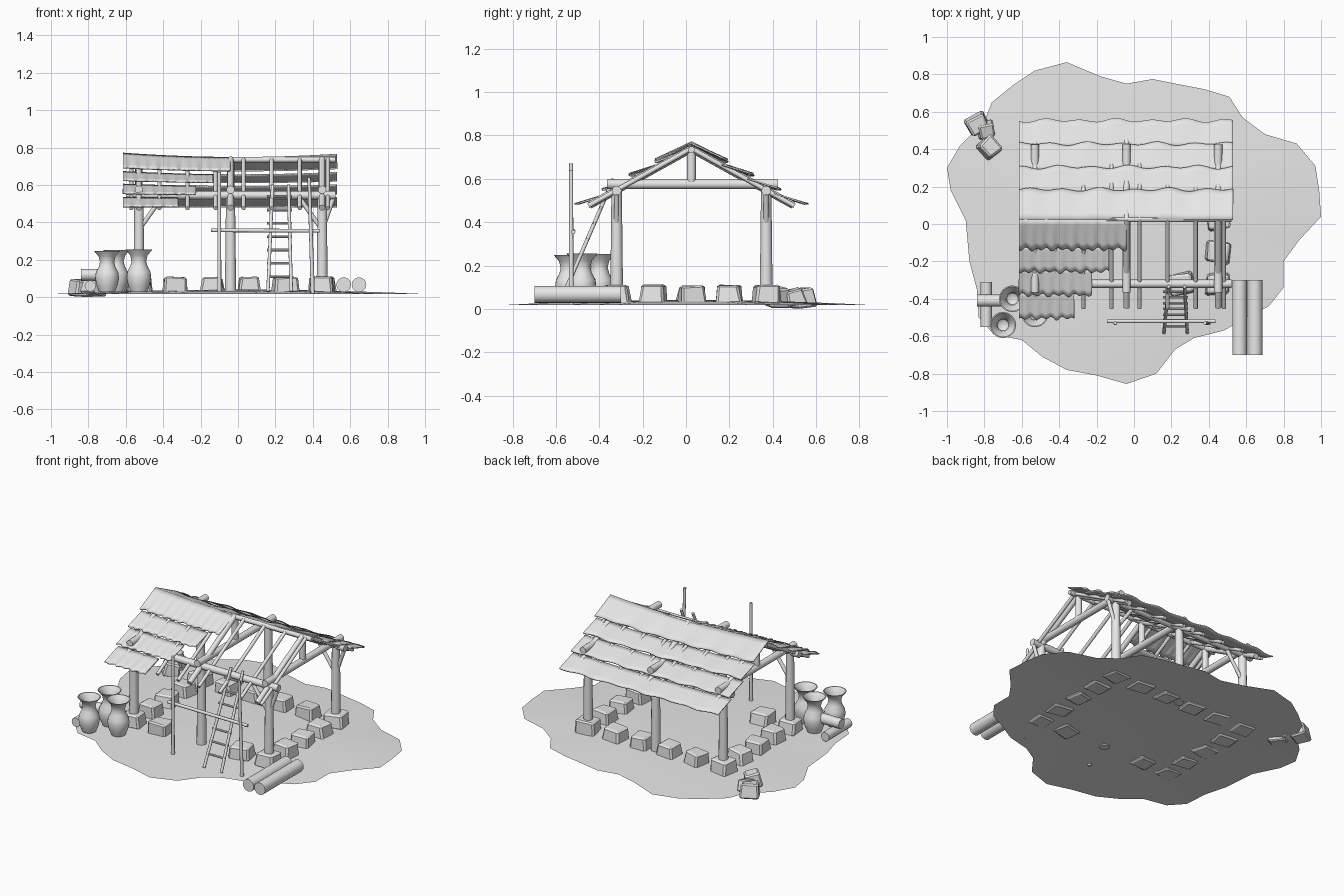
import bpy, bmesh, math, random
from mathutils import Vector, Matrix

random.seed(4)
if "Cube" in bpy.data.objects:
    bpy.data.objects.remove(bpy.data.objects["Cube"])

clay = bpy.data.materials.new("plain_grey")
clay.use_nodes = True
clay.diffuse_color = (0.8, 0.8, 0.8, 1)
clay.node_tree.nodes["Principled BSDF"].inputs["Base Color"].default_value = clay.diffuse_color


def finish(name, bm, smooth=True):
    """Turn a bmesh into a named object with the shared material."""
    mesh = bpy.data.meshes.new(name)
    bm.to_mesh(mesh)
    bm.free()
    obj = bpy.data.objects.new(name, mesh)
    bpy.context.collection.objects.link(obj)
    mesh.materials.append(clay)
    if smooth:
        bpy.ops.object.select_all(action='DESELECT')
        obj.select_set(True)
        bpy.context.view_layer.objects.active = obj
        bpy.ops.object.shade_smooth_by_angle(angle=math.radians(40))
    return obj


def log(name, start, end, radius, tip=None, sides=12):
    """Round timber between two points, optionally tapered."""
    start, end = Vector(start), Vector(end)
    axis = end - start
    place = Matrix.Translation((start + end) / 2) @ axis.to_track_quat('Z', 'Y').to_matrix().to_4x4()
    bm = bmesh.new()
    bmesh.ops.create_cone(bm, cap_ends=True, segments=sides, radius1=radius,
                          radius2=tip or radius, depth=axis.length, matrix=place)
    return finish(name, bm)


def stone(name, centre, size, turn=(0, 0, 0)):
    """Rough block with a narrower top and chipped edges."""
    bm = bmesh.new()
    bmesh.ops.create_cube(bm, size=1)
    for v in bm.verts:
        if v.co.z > 0:
            v.co.xy *= 0.85
        v.co += Vector([random.uniform(-0.06, 0.06) for _ in range(3)])
    bmesh.ops.bevel(bm, geom=bm.edges[:], offset=0.09, segments=1, affect='EDGES')
    spin = Matrix.Identity(4)
    for angle, axis in zip(turn, "XYZ"):
        spin = Matrix.Rotation(angle, 4, axis) @ spin
    bm.transform(Matrix.Translation(centre) @ spin @ Matrix.Diagonal((*size, 1)))
    finish(name, bm, smooth=False)


# Ground: irregular outline filled by rings that rise gently to the middle
outline = [(-.36, .865), (-.18, .79), (-.04, .75), (.1, .775), (.25, .745), (.38, .72), (.51, .68),
           (.58, .57), (.7, .48), (.87, .43), (.97, .31), (.99, .18), (1, .04), (.88, -.09),
           (.8, -.2), (.8, -.34), (.72, -.44), (.6, -.5), (.48, -.57), (.32, -.61), (.22, -.67),
           (.12, -.8), (-.04, -.855), (-.2, -.81), (-.36, -.78), (-.49, -.71), (-.6, -.62),
           (-.75, -.59), (-.83, -.5), (-.84, -.35), (-.88, -.2), (-.9, .02), (-.98, .18), (-1, .3),
           (-.93, .42), (-.8, .55), (-.76, .65), (-.65, .74), (-.53, .82)]
bm = bmesh.new()
rings = []
for scale in (1, 0.8, 0.55, 0.28):
    height = 0.017 + 0.024 * (1 - scale ** 2)
    rings.append([bm.verts.new((x * scale, y * scale, height)) for x, y in outline])
middle = bm.verts.new((0, 0, 0.041))
count = len(outline)
for i in range(count):
    j = (i + 1) % count
    for outer, inner in zip(rings, rings[1:]):
        bm.faces.new((outer[j], outer[i], inner[i], inner[j]))
    bm.faces.new((rings[-1][j], rings[-1][i], middle))
bmesh.ops.recalc_face_normals(bm, faces=bm.faces)
if middle.normal.z < 0:
    bmesh.ops.reverse_faces(bm, faces=bm.faces)
finish("ground", bm)

# Foundation stones around the floor plan, with a gap in the front row
LEFT, MID, RIGHT = -0.53, -0.04, 0.45
FRONT, BACK, RIDGE = -0.32, 0.37, 0.025
row = [LEFT + i * (RIGHT - LEFT) / 5 for i in range(6)]
column = [FRONT + i * (BACK - FRONT) / 4 for i in range(1, 4)]
places = [(x, BACK) for x in row] + [(x, y) for x in (LEFT, RIGHT) for y in column]
places += [(row[i], FRONT) for i in (0, 1, 4, 5)]
for x, y in places:
    stone("foundation_stone", (x, y, 0.065), (0.13, 0.12, 0.085), (0, 0, random.uniform(-.2, .2)))

# Loose stones at the back corner
stone("loose_stone_low", (-0.84, 0.53, 0.05), (0.12, 0.1, 0.09), (0.15, 0, 0.5))
stone("loose_stone_side", (-0.77, 0.41, 0.055), (0.11, 0.11, 0.09), (0, 0.2, 0.7))
stone("loose_stone_end", (-0.79, 0.5, 0.055), (0.09, 0.09, 0.07), (0.2, 0.1, 0.2))

# Main frame: posts, tie beams, king posts, principal rafters
for x in (LEFT, MID, RIGHT):
    for y in (FRONT, BACK):
        log("post", (x, y, 0.03), (x, y, 0.55), 0.03, 0.024)
    log("tie_beam", (x, FRONT - 0.045, 0.575), (x, BACK + 0.055, 0.575), 0.022)
    log("king_post", (x, RIDGE, 0.58), (x, RIDGE, 0.735), 0.02)
    for side in (-1, 1):
        log("principal_rafter", (x, RIDGE, 0.738), (x, RIDGE + side * 0.47, 0.478), 0.017)
for y in (FRONT, BACK):
    log("wall_plate", (-0.6, y, 0.545), (0.52, y, 0.545), 0.022)
    for x, way in ((LEFT, 1), (RIGHT, -1), (RIGHT, 0.5)):
        log("brace", (x, y, 0.36), (x + way * 0.12, y, 0.53), 0.012)
log("ridge_beam", (-0.6, RIDGE, 0.735), (0.52, RIDGE, 0.735), 0.015)

# Common rafters on both slopes
for i in range(8):
    x = -0.57 + 0.15 * i
    for side in (-1, 1):
        log("rafter", (x, RIDGE, 0.74), (x, RIDGE + side * 0.475, 0.475), 0.011)


def tile_row(name, side, top, low, x_end, pitch, depth):
    """One wavy overlapping sheet of roof covering."""
    across, down, x_start = 96, 5, -0.615
    bm = bmesh.new()
    grid = []
    for i in range(across + 1):
        x = x_start + (x_end - x_start) * i / across
        wave = math.sin(x * math.tau / pitch + low * 9) + 0.6 * math.sin(x * math.tau / pitch * 0.57 + low * 30)
        line = []
        for j in range(down + 1):
            t = j / down
            d = top + (low - top) * t + 0.007 * wave * t
            sag = 0.022 * (1 - (x / 0.6) ** 2) * (1 - d / 0.53)
            z = 0.772 - 0.56 * d - sag - 0.02 * (1 - t) * (top > 0) + 0.012 * t + depth * wave * t
            line.append(bm.verts.new((x, RIDGE + side * d, z)))
        grid.append(line)
    for a, b in zip(grid, grid[1:]):
        for j in range(down):
            quad = (a[j], a[j + 1], b[j + 1], b[j])
            bm.faces.new(quad if side < 0 else quad[::-1])
    sheet = finish(name, bm)
    thick = sheet.modifiers.new("thickness", 'SOLIDIFY')
    thick.thickness = 0.007


# Roof covering: whole at the back, stepped and broken off at the front
edges = [0, 0.16, 0.28, 0.405, 0.53]
broken = [-0.04, -0.135, -0.225, -0.32]
for k in range(4):
    start = max(0, edges[k] - 0.02)
    tile_row("back_roof_row", 1, start, edges[k + 1], 0.53, 0.19, 0.004)
    tile_row("front_roof_row", -1, start, edges[k + 1], broken[k], 0.055, 0.004)

# Ladder leaning on the front wall plate
foot, head = Vector((0, -0.58, 0.03)), Vector((0, -0.335, 0.6))
for bottom_x, top_x in ((0.16, 0.185), (0.285, 0.27)):
    log("ladder_rail", foot + Vector((bottom_x, 0, 0)), head + Vector((top_x, 0, 0)), 0.009)
for k in range(7):
    p = foot.lerp(head, 0.14 + 0.125 * k)
    log("ladder_rung", (0.155, p.y, p.z), (0.29, p.y, p.z), 0.007, sides=8)

# Scaffold poles with a cross pole
log("scaffold_pole", (-0.1, -0.53, 0.02), (-0.1, -0.53, 0.67), 0.011, 0.009)
log("scaffold_pole", (0.4, -0.53, 0.02), (0.38, -0.53, 0.64), 0.011, 0.009)
log("scaffold_cross_pole", (-0.145, -0.52, 0.358), (0.435, -0.52, 0.355), 0.01)

# Logs lying on the ground
for x in (0.565, 0.647):
    log("lying_log", (x, -0.7, 0.067), (x, -0.3, 0.067), 0.039, sides=20)
log("small_log", (-0.79, -0.55, 0.06), (-0.79, -0.31, 0.06), 0.03)
log("top_small_log", (-0.84, -0.41, 0.12), (-0.7, -0.41, 0.12), 0.032)

# Flared clay jars, turned from a profile
profile = [(0, 0), (.042, 0), (.056, .035), (.064, .075), (.06, .105), (.044, .135), (.038, .16),
           (.045, .19), (.07, .22), (.064, .22), (.034, .18), (.03, .15), (0, .13)]
for x, y, size in ((-0.7, -0.54, 1), (-0.65, -0.4, 1.02), (-0.53, -0.48, 1.03)):
    bm = bmesh.new()
    points = [bm.verts.new((r, 0, z)) for r, z in profile]
    wire = [bm.edges.new(pair) for pair in zip(points, points[1:])]
    bmesh.ops.spin(bm, geom=points + wire, cent=(0, 0, 0), axis=(0, 0, 1), angle=math.tau, steps=24)
    bmesh.ops.remove_doubles(bm, verts=bm.verts, dist=0.0005)
    bmesh.ops.recalc_face_normals(bm, faces=bm.faces)
    bm.transform(Matrix.Translation((x, y, 0.028)) @ Matrix.Scale(size, 4))
    finish("clay_jar", bm)
